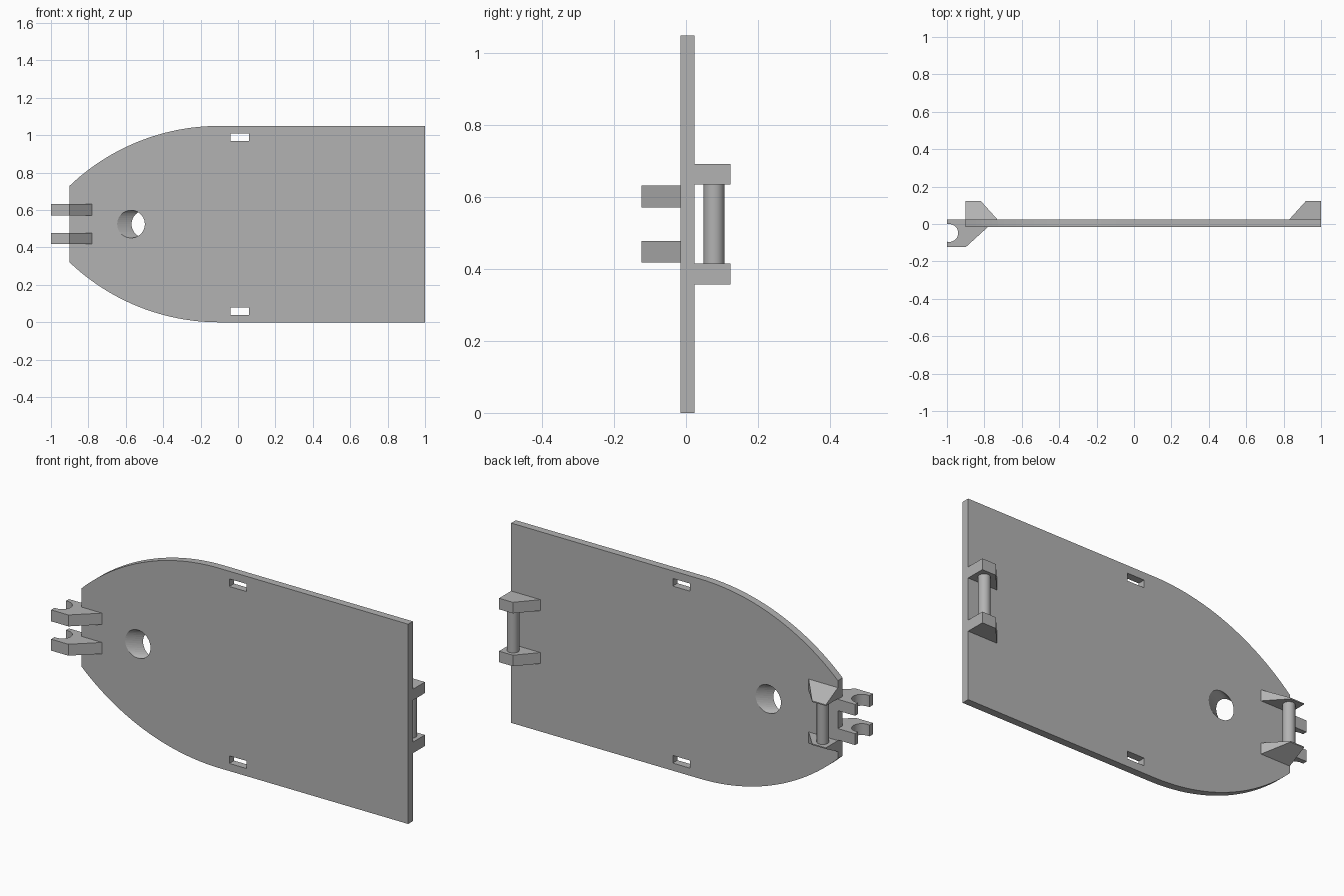
import bpy, bmesh, math
from mathutils import Vector

cube = bpy.data.objects.get("Cube")
if cube:
    bpy.data.objects.remove(cube, do_unlink=True)

grey = bpy.data.materials.new("plain grey")
grey.use_nodes = True
colour = (0.45, 0.45, 0.45, 1)
grey.diffuse_color = colour
grey.node_tree.nodes["Principled BSDF"].inputs["Base Color"].default_value = colour

FRONT, BACK, MID = -0.015, 0.024, 0.525   # plate faces and middle height
REACH = 0.124                             # how far the fittings stand out


def loft(name, start, end, smooth=False):
    """Closed solid between two matching rings of points."""
    bm = bmesh.new()
    a = [bm.verts.new(p) for p in start]
    b = [bm.verts.new(p) for p in end]
    bm.faces.new(a)
    bm.faces.new(b)
    for i in range(len(a)):
        j = (i + 1) % len(a)
        bm.faces.new((a[i], a[j], b[j], b[i]))
    bmesh.ops.recalc_face_normals(bm, faces=bm.faces)
    mesh = bpy.data.meshes.new(name)
    bm.to_mesh(mesh)
    bm.free()
    mesh.materials.append(grey)
    ob = bpy.data.objects.new(name, mesh)
    bpy.context.collection.objects.link(ob)
    if smooth:
        bpy.ops.object.select_all(action='DESELECT')
        ob.select_set(True)
        bpy.context.view_layer.objects.active = ob
        bpy.ops.object.shade_smooth_by_angle(angle=math.radians(30))
    return ob


def arc(cx, cy, r, a0, a1, n):
    angles = [math.radians(a0 + (a1 - a0) * i / n) for i in range(n + 1)]
    return [(cx + r * math.cos(a), cy + r * math.sin(a)) for a in angles]


def at_y(points, y):
    return [(x, y, z) for x, z in points]


def at_z(points, z):
    return [(x, y, z) for x, y in points]


def rect(x0, x1, z0, z1):
    return [(x0, z0), (x1, z0), (x1, z1), (x0, z1)]


# Plate: straight on one end, two arcs narrowing to a blunt nose on the other
R = 1.16
sweep = math.degrees(math.asin(0.8 / R))
upper = arc(-0.1, 1.05 - R, R, 90, 90 + sweep, 24)
lower = [(x, 2 * MID - z) for x, z in reversed(upper)]
outline = [(1, 0), (1, 1.05)] + upper + lower
plate = loft("plate", at_y(outline, FRONT), at_y(outline, BACK))

# Cutters: slanted round hole and two slots
slant = (-0.495 + 0.572) / (BACK - FRONT)
ring = arc(0, MID, 0.074, 0, 360, 40)[:-1]
cutters = []
rings = []
for y in (FRONT - 0.03, BACK + 0.03):
    shift = -0.572 + slant * (y - FRONT)
    rings.append([(x + shift, y, z) for x, z in ring])
cutters.append(loft("hole_cutter", *rings))
for side in (-1, 1):
    z = MID + side * 0.465
    slot = rect(-0.04, 0.06, z - 0.02, z + 0.02)
    cutters.append(loft("slot_cutter", at_y(slot, -0.1), at_y(slot, 0.1)))
for cutter in cutters:
    cutter.hide_render = True
    mod = plate.modifiers.new("cut", 'BOOLEAN')
    mod.object = cutter
    mod.operation = 'DIFFERENCE'
    mod.solver = 'EXACT'
bpy.context.view_layer.update()
graph = bpy.context.evaluated_depsgraph_get()
cut_mesh = bpy.data.meshes.new_from_object(plate.evaluated_get(graph))
plate.modifiers.clear()
plate.data = cut_mesh
for cutter in cutters:
    bpy.data.objects.remove(cutter, do_unlink=True)

# Open clip profile with a round mouth facing the nose end
mouth = [p for p in arc(-0.988, -0.048, 0.048, -104, 104, 20)]
clip = [(-1, -REACH)] + [(-1, mouth[0][1])] + mouth[1:-1] + [(-1, mouth[-1][1])]
clip += [(-1, BACK), (-0.9, BACK), (-0.9, -0.005), (-0.78, -0.005),
         (-0.78, FRONT), (-0.9, -REACH)]

for side, word in ((-1, "lower"), (1, "upper")):
    inner, outer = MID + side * 0.11, MID + side * 0.168
    loft(word + "_clip", at_z(clip, MID + side * 0.047),
         at_z(clip, MID + side * 0.107), smooth=True)
    # Square lugs at the straight end
    loft(word + "_tail_lug", at_y(rect(0.83, 1, inner, outer), BACK),
         at_y(rect(0.92, 1, inner, outer), REACH))
    # Lugs at the nose taper towards the pin
    loft(word + "_nose_lug", at_y(rect(-0.9, -0.73, inner, outer), BACK),
         at_y(rect(-0.9, -0.82, inner, inner + side * 0.006), REACH))

# Hinge pins between each pair of lugs
for x, word in ((-0.85, "nose"), (0.95, "tail")):
    circle = arc(x, 0.078, 0.029, 0, 360, 24)[:-1]
    loft(word + "_pin", at_z(circle, MID - 0.112), at_z(circle, MID + 0.112),
         smooth=True)
